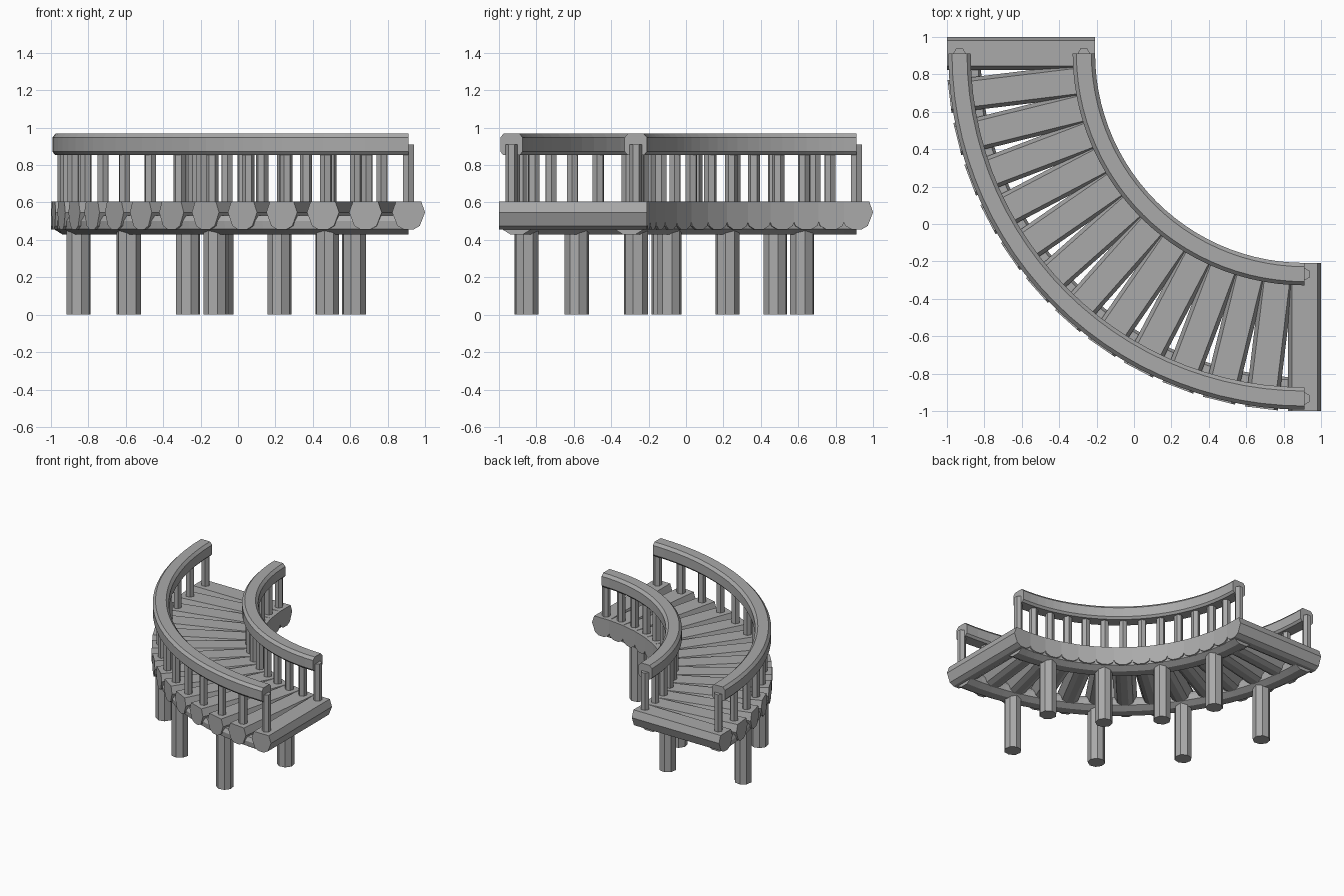
import bpy, bmesh, math
from mathutils import Vector, Matrix

if "Cube" in bpy.data.objects:
    bpy.data.objects.remove(bpy.data.objects["Cube"], do_unlink=True)

wood = bpy.data.materials.new("grey_wood")
wood.use_nodes = True
GREY = (0.4, 0.4, 0.4, 1)
wood.diffuse_color = GREY
wood.node_tree.nodes["Principled BSDF"].inputs["Base Color"].default_value = GREY

CENTRE = Vector((0.912, 0.912, 0))   # centre of the quarter turn
LOGS = 14
STEP = math.pi / 2 / (LOGS - 1)


def polar(r, angle, t, z):
    """Point at a radius, shifted sideways by t."""
    out = Vector((-math.cos(angle), -math.sin(angle), 0))
    side = Vector((math.sin(angle), -math.cos(angle), 0))
    return CENTRE + out * r + side * t + Vector((0, 0, z))


def loft(name, rings):
    """Closed solid through a row of matching rings."""
    bm = bmesh.new()
    rows = [[bm.verts.new(p) for p in ring] for ring in rings]
    n = len(rows[0])
    for a, b in zip(rows, rows[1:]):
        for i in range(n):
            j = (i + 1) % n
            bm.faces.new((a[i], a[j], b[j], b[i]))
    bm.faces.new(rows[0])
    bm.faces.new(rows[-1])
    bmesh.ops.recalc_face_normals(bm, faces=bm.faces)
    mesh = bpy.data.meshes.new(name)
    bm.to_mesh(mesh)
    bm.free()
    mesh.materials.append(wood)
    obj = bpy.data.objects.new(name, mesh)
    bpy.context.collection.objects.link(obj)


def symmetric(half):
    """Mirror a half profile, listed top to bottom, into a full one."""
    return half + [(-a, z) for a, z in reversed(half)]


def arc_beam(name, radius, half, segments=26):
    profile = symmetric(half)
    loft(name, [[polar(radius + a, math.pi / 2 * k / segments, 0, z) for a, z in profile]
                for k in range(segments + 1)])


def pole(name, radius, angle, size, sides, z0, z1):
    turn = [2 * math.pi * k / sides for k in range(sides)]
    loft(name, [[polar(radius + size * math.cos(q), angle, size * math.sin(q), z) for q in turn]
                for z in (z0, z1)])


# Deck logs laid like spokes
log_profile = symmetric([(0.068, 0.605), (0.088, 0.547), (0.06, 0.475), (0.025, 0.455)])
for i in range(LOGS):
    loft(f"deck_log_{i}", [[polar(r, i * STEP, t, z) for t, z in log_profile]
                           for r in (1.12, 1.912)])

# Handrails, carrying beams, balusters and legs on both sides
rail_half = [(0.04, 0.97), (0.06, 0.948), (0.06, 0.872), (0.045, 0.855)]
beam_half = [(0.07, 0.53), (0.085, 0.5), (0.08, 0.458), (0.035, 0.43)]
for side, rail_r, beam_r in (("inner", 1.18, 1.215), ("outer", 1.845, 1.817)):
    arc_beam(side + "_handrail", rail_r, rail_half)
    arc_beam(side + "_beam", beam_r, beam_half)
    for i in range(LOGS):
        pole(f"{side}_baluster_{i}", rail_r, i * STEP, 0.033, 6, 0.56, 0.91)
    for i in range(2, LOGS, 3):
        pole(f"{side}_leg_{i}", beam_r, i * STEP, 0.066, 8, 0, 0.48)
